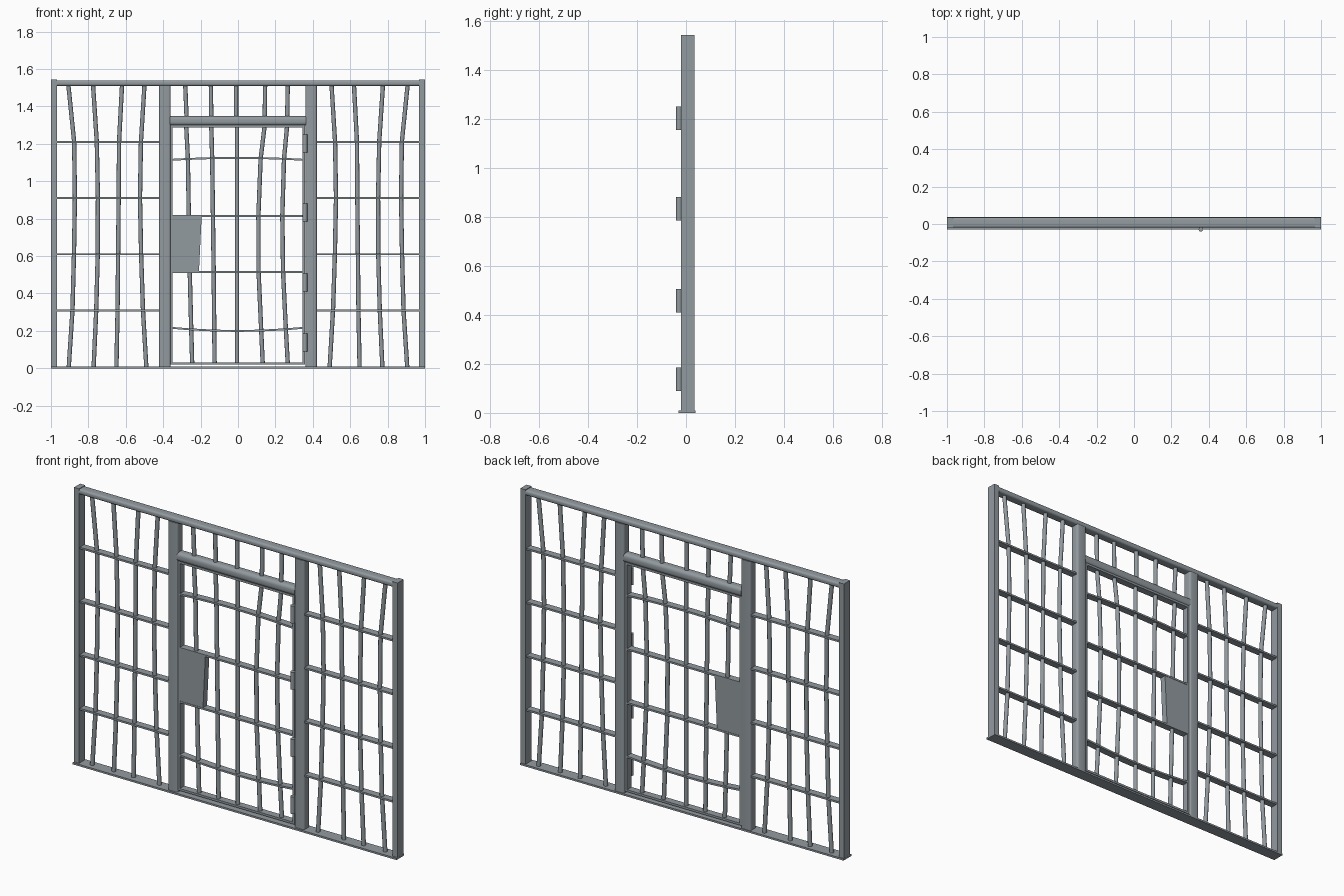
import bpy, bmesh, math

if "Cube" in bpy.data.objects:
    bpy.data.objects.remove(bpy.data.objects["Cube"])

steel = bpy.data.materials.new("steel grey")
steel.diffuse_color = (0.29, 0.325, 0.35, 1)
steel.use_nodes = True
steel.node_tree.nodes["Principled BSDF"].inputs["Base Color"].default_value = steel.diffuse_color


def finish(name, bm):
    bmesh.ops.recalc_face_normals(bm, faces=bm.faces)
    me = bpy.data.meshes.new(name)
    bm.to_mesh(me)
    bm.free()
    ob = bpy.data.objects.new(name, me)
    bpy.context.collection.objects.link(ob)
    me.materials.append(steel)
    bpy.ops.object.select_all(action='DESELECT')
    ob.select_set(True)
    bpy.context.view_layer.objects.active = ob
    bpy.ops.object.shade_smooth_by_angle(angle=math.radians(40))
    return ob


def box(name, x0, x1, y0, y1, z0, z1, axis=None, bevel=0.0):
    """Box; edges along the given axis can be rounded."""
    bm = bmesh.new()
    bmesh.ops.create_cube(bm, size=1)
    for v in bm.verts:
        v.co = (x0 if v.co.x < 0 else x1, y0 if v.co.y < 0 else y1, z0 if v.co.z < 0 else z1)
    if axis is not None:
        edges = [e for e in bm.edges
                 if abs((e.verts[0].co - e.verts[1].co).normalized()[axis]) > 0.9]
        bmesh.ops.bevel(bm, geom=edges, offset=bevel, segments=4, profile=0.5, affect='EDGES')
    return finish(name, bm)


def loft(name, rings):
    """Skin a list of vertex rings and cap both ends."""
    bm = bmesh.new()
    rs = [[bm.verts.new(p) for p in r] for r in rings]
    n = len(rs[0])
    for a, b in zip(rs, rs[1:]):
        for i in range(n):
            bm.faces.new((a[i], a[(i + 1) % n], b[(i + 1) % n], b[i]))
    bm.faces.new(rs[0])
    bm.faces.new(rs[-1])
    return finish(name, bm)


YC = 0.007    # depth centre of all bars


def bar(name, path, r=0.0115, y=YC, n=12):
    """Upright round bar through (x, z) points."""
    loft(name, [[(x + r * math.cos(2 * math.pi * i / n), y + r * math.sin(2 * math.pi * i / n), z)
                 for i in range(n)] for x, z in path])


def strip(name, x0, x1, z, bow=0.0, h=0.005, d=0.02):
    """Flat cross strip, optionally bowed in the middle."""
    rings = []
    for i in range(9):
        t = i / 8
        zz = z + bow * 4 * t * (1 - t)
        rings.append([(x0 + (x1 - x0) * t, YC + sy * d, zz + sz * h)
                      for sy, sz in ((-1, -1), (1, -1), (1, 1), (-1, 1))])
    loft(name, rings)


Y0, Y1 = -0.02, 0.034

# outer frame
box("floor_plate", -1, 1, -0.03, 0.038, 0, 0.01)
box("top_rail", -0.968, 0.968, Y0, Y1, 1.51, 1.54, 0, 0.011)
for s, side in ((-1, "left"), (1, "right")):
    a, b = sorted((s * 0.968, s * 0.999))
    box(side + "_outer_post", a, b, Y0, Y1, 0.01, 1.543)
    a, b = sorted((s * 0.36, s * 0.422))
    box(side + "_door_post", a, b, Y0, Y1, 0.01, 1.512, 2, 0.012)

# bent bars and cross strips of the side panels
levels = (0.005, 0.31, 0.61, 0.91, 1.21, 1.515)
side_bars = [
    (0.905, 0.885, 0.877, 0.872, 0.876, 0.907),
    (0.772, 0.758, 0.750, 0.749, 0.755, 0.775),
    (0.650, 0.644, 0.641, 0.638, 0.636, 0.620),
    (0.490, 0.508, 0.518, 0.524, 0.519, 0.500),
]
for s, side in ((-1, "left"), (1, "right")):
    for k, xs in enumerate(side_bars):
        bar(f"{side}_panel_bar_{k + 1}", [(s * x, z) for x, z in zip(xs, levels)])
    a, b = sorted((s * 0.415, s * 0.972))
    for k, z in enumerate(levels[1:5]):
        strip(f"{side}_panel_strip_{k + 1}", a, b, z)

# lintel and short bars above the door
box("door_lintel", -0.364, 0.364, Y0, Y1, 1.298, 1.348, 0, 0.018)
for k, (x0, x1) in enumerate(((-0.275, -0.282), (-0.143, -0.145), (-0.01, -0.01),
                              (0.143, 0.145), (0.263, 0.266))):
    bar(f"transom_bar_{k + 1}", [(x0, 1.34), (x1, 1.515)])

# door leaf: thin rim, bars, strips
D0, D1 = YC - 0.02, YC + 0.02
box("door_left_stile", -0.362, -0.350, D0, D1, 0.02, 1.3)
box("door_right_stile", 0.345, 0.357, D0, D1, 0.02, 1.3)
box("door_bottom_rail", -0.352, 0.347, D0, D1, 0.02, 0.032)
box("door_top_rail", -0.352, 0.347, D0, D1, 1.288, 1.3)
door_levels = (0.028, 0.205, 0.515, 0.815, 1.12, 1.3)
door_bars = [
    (-0.245, -0.250, -0.258, -0.263, -0.268, -0.277),
    (-0.125, -0.127, -0.130, -0.134, -0.138, -0.143),
    (-0.005, -0.005, -0.005, -0.005, -0.005, -0.005),
    (0.132, 0.124, 0.110, 0.109, 0.121, 0.143),
    (0.266, 0.256, 0.241, 0.237, 0.246, 0.263),
]
for k, xs in enumerate(door_bars):
    bar(f"door_bar_{k + 1}", list(zip(xs, door_levels)))
for k, (z, bow) in enumerate(((0.216, -0.016), (0.515, 0), (0.815, 0), (1.115, 0.01))):
    strip(f"door_strip_{k + 1}", -0.352, 0.347, z, bow)

# slightly tapered lock plate
loft("lock_plate", [[(-0.352, y, 0.513), (-0.209, y, 0.513), (-0.194, y, 0.82), (-0.352, y, 0.82)]
                    for y in (YC - 0.018, YC + 0.018)])

# hinge barrels
for k, z in enumerate((0.09, 0.41, 0.785, 1.155)):
    bar(f"hinge_{k + 1}", [(0.358, z), (0.358, z + 0.096)], r=0.0125, y=-0.0285)
